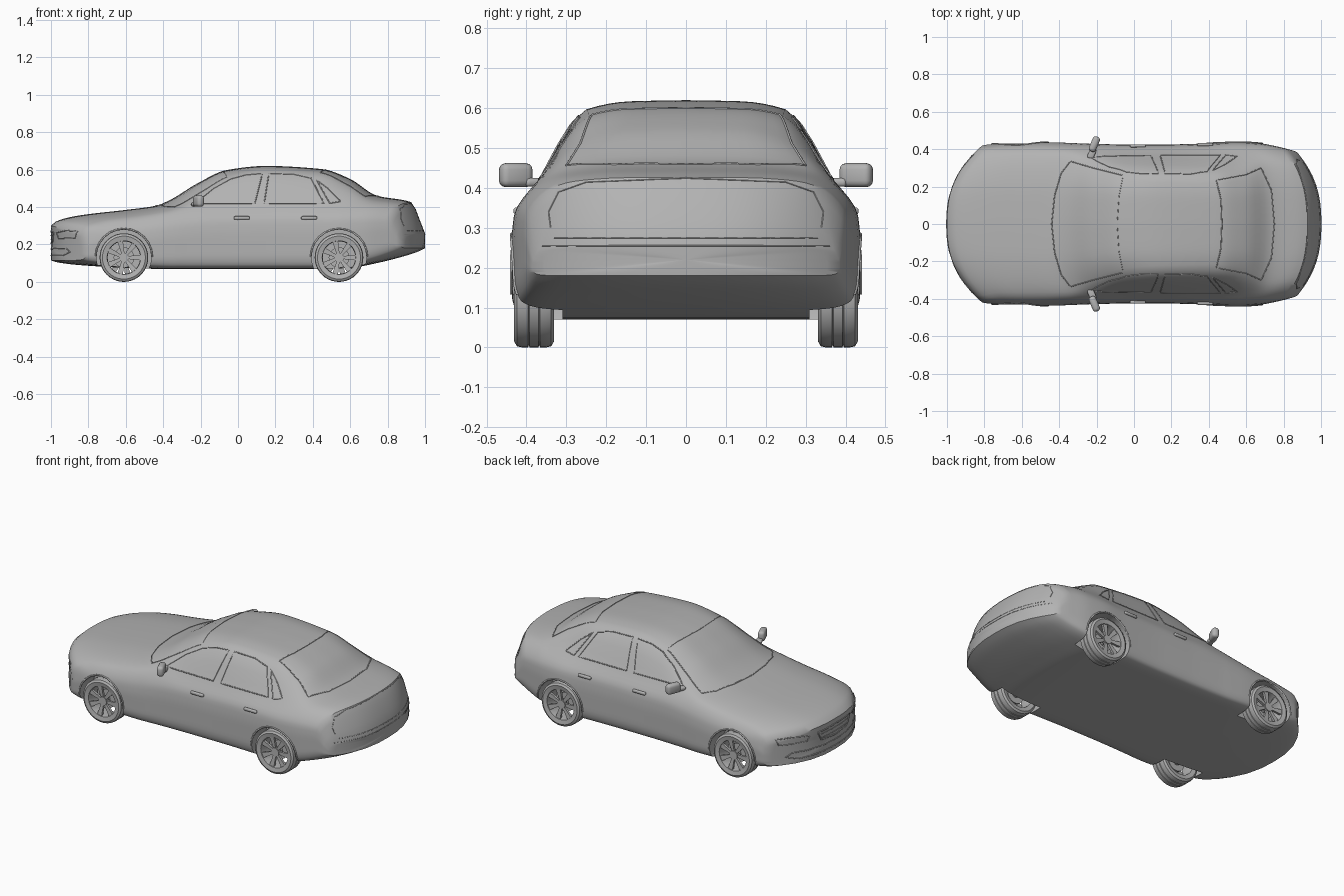
import bpy, bmesh, math
from mathutils import Matrix, Vector
from mathutils.bvhtree import BVHTree

if "Cube" in bpy.data.objects:
    bpy.data.objects.remove(bpy.data.objects["Cube"])

grey = bpy.data.materials.new("plain grey")
grey.use_nodes = True
grey.diffuse_color = (0.45, 0.45, 0.45, 1)
grey.node_tree.nodes["Principled BSDF"].inputs["Base Color"].default_value = (0.45, 0.45, 0.45, 1)


def add_object(name, data):
    obj = bpy.data.objects.new(name, data)
    bpy.context.collection.objects.link(obj)
    if not data.materials:
        data.materials.append(grey)
    return obj


def mesh_object(name, bm):
    bmesh.ops.recalc_face_normals(bm, faces=bm.faces)
    mesh = bpy.data.meshes.new(name)
    bm.to_mesh(mesh)
    bm.free()
    return add_object(name, mesh)


def select_only(obj):
    bpy.ops.object.select_all(action="DESELECT")
    obj.select_set(True)
    bpy.context.view_layer.objects.active = obj


def smooth(obj, degrees=35):
    select_only(obj)
    bpy.ops.object.shade_smooth_by_angle(angle=math.radians(degrees))


def curve_at(keys, t):
    """Smooth interpolation through keys without overshoot."""
    def slope(i, c):
        return (keys[i + 1][c] - keys[i][c]) / (keys[i + 1][0] - keys[i][0])

    def tangent(i, c):
        if i == 0:
            return slope(0, c)
        if i == len(keys) - 1:
            return slope(i - 1, c)
        a, b = slope(i - 1, c), slope(i, c)
        return 0 if a * b <= 0 else 2 * a * b / (a + b)

    i = max(k for k in range(len(keys) - 1) if k == 0 or keys[k][0] <= t)
    h = keys[i + 1][0] - keys[i][0]
    f = (t - keys[i][0]) / h
    result = []
    for c in range(1, len(keys[0])):
        p, q = keys[i][c], keys[i + 1][c]
        m, n = tangent(i, c) * h, tangent(i + 1, c) * h
        result.append(p + f * m + f * f * (3 * (q - p) - 2 * m - n) + f ** 3 * (2 * (p - q) + m + n))
    return result


# Body stations: position, floor, half width, belt y, belt z, roof edge y, roof edge z, top
STATIONS = [
    (-1.0, .115, .42, .40, .25, .25, .285, .30),
    (-.97, .105, .425, .40, .285, .28, .315, .325),
    (-.85, .09, .432, .385, .32, .28, .345, .355),
    (-.6, .075, .437, .385, .35, .28, .375, .385),
    (-.44, .07, .433, .38, .375, .30, .395, .407),
    (-.36, .07, .43, .375, .39, .335, .41, .44),
    (-.22, .07, .427, .372, .405, .305, .475, .525),
    (-.06, .07, .425, .37, .41, .265, .56, .598),
    (.15, .07, .425, .37, .415, .25, .597, .62),
    (.45, .07, .432, .368, .42, .245, .58, .603),
    (.6, .075, .438, .37, .42, .26, .52, .55),
    (.74, .10, .432, .365, .415, .30, .445, .462),
    (.93, .15, .405, .35, .39, .28, .415, .425),
    (.97, .165, .395, .355, .31, .27, .325, .335),
    (1.0, .18, .385, .37, .245, .27, .255, .26)]
BOW = [(-1, .2), (-.4, .1), (.1, 0), (.45, -.03), (.72, -.07), (1, -.17)]


def body_ring(u, scale):
    floor, w, belt_y, belt_z, edge_y, edge_z, top = curve_at(STATIONS, u)
    tall = belt_z - floor
    keys = [(0, 0, floor), (1, .8 * w, floor), (2, .96 * w, floor + .04 * tall),
            (3, w, floor + .22 * tall), (4, w, floor + .5 * tall), (5, .985 * w, floor + .74 * tall),
            (6, belt_y, belt_z), (7, edge_y, edge_z),
            (8, .55 * edge_y, edge_z + .88 * (top - edge_z)), (9, 0, top)]
    half = [curve_at(keys, k / 4) for k in range(37)]
    ring = half + [(-y, z) for y, z in reversed(half[1:-1])]
    middle, bow = (floor + top) / 2, curve_at(BOW, u)[0]
    return [(u + bow * (abs(y * scale) / .43) ** 2.5, y * scale, middle + (z - middle) * scale)
            for y, z in ring]


# Body shell, with curved nose and tail closed by shrinking rings
caps = [.03, .25, .5, .75, .92]
path = [(-1, s) for s in caps] + [(-1 + k / 40, 1) for k in range(81)] + [(1, s) for s in reversed(caps)]
bm = bmesh.new()
rings = [[bm.verts.new(p) for p in body_ring(u, s)] for u, s in path]
for a, b in zip(rings, rings[1:]):
    for i in range(len(a)):
        j = (i + 1) % len(a)
        bm.faces.new((a[i], a[j], b[j], b[i]))
bm.faces.new(rings[0])
bm.faces.new(rings[-1])
body = mesh_object("body", bm)

# Wheel arches
AXLES = {"front": -.61, "rear": .54}
for x in AXLES.values():
    for s in (-1, 1):
        bm = bmesh.new()
        bmesh.ops.create_cone(bm, cap_ends=True, segments=48, radius1=.147, radius2=.147, depth=.3,
                              matrix=Matrix.Translation((x, s * .46, .133)) @ Matrix.Rotation(math.pi / 2, 4, "X"))
        cutter = mesh_object("arch_cutter", bm)
        cutter.hide_render = True
        select_only(body)
        mod = body.modifiers.new("arch", "BOOLEAN")
        mod.operation, mod.solver, mod.object = "DIFFERENCE", "EXACT", cutter
        bpy.ops.object.modifier_apply(modifier=mod.name)
        bpy.data.objects.remove(cutter)
smooth(body)
tree = BVHTree.FromPolygons([v.co for v in body.data.vertices], [tuple(p.vertices) for p in body.data.polygons])

# Thin trim lines laid onto the body, mirrored across the car
RAYS = {"side": lambda a, b, s: ((a, 2 * s, b), (0, -s, 0)),
        "top": lambda a, b, s: ((a, s * b, 2), (0, 0, -1)),
        "nose": lambda a, b, s: ((-2, s * a, b), (1, 0, 0)),
        "tail": lambda a, b, s: ((2, s * a, b), (-1, 0, 0))}


def trim(name, view, points, closed=False, depth=.003):
    data = bpy.data.curves.new(name, "CURVE")
    data.dimensions, data.bevel_depth, data.bevel_resolution = "3D", depth, 1
    ends = points[1:] + points[:1] if closed else points[1:]
    for s in (-1, 1):
        hits = []
        for p, q in zip(points, ends):
            for k in range(8):
                a, b = Vector(p).lerp(Vector(q), k / 7)
                start, way = RAYS[view](a, b, s)
                hit = tree.ray_cast(Vector(start), Vector(way))[0]
                if hit and (not hits or (hit - hits[-1]).length > .001):
                    hits.append(hit)
        if len(hits) > 1:
            spline = data.splines.new("POLY")
            spline.points.add(len(hits) - 1)
            for point, hit in zip(spline.points, hits):
                point.co = (*hit, 1)
            spline.use_cyclic_u = closed
    add_object(name, data)


trim("front_side_window", "side", [(-.23, .42), (-.13, .50), (-.04, .55), (.04, .572), (.13, .58), (.09, .42)], True)
trim("rear_side_window", "side", [(.14, .42), (.165, .58), (.3, .575), (.39, .555), (.46, .42)], True)
trim("quarter_window", "side", [(.42, .545), (.48, .50), (.55, .43), (.49, .42)], True)
trim("windshield_base", "top", [(-.44, 0), (-.425, .15), (-.39, .27), (-.34, .335), (-.22, .30), (-.06, .26)])
trim("windshield_top", "top", [(-.09, 0), (-.08, .15), (-.06, .25)], depth=.002)
trim("rear_window", "top", [(.47, 0), (.465, .13), (.44, .235), (.6, .265), (.68, .30), (.735, .18), (.75, 0)])
trim("trunk_lid", "tail", [(0, .425), (.25, .415), (.32, .39), (.345, .34), (.34, .30)], depth=.002)
trim("tail_seam", "tail", [(0, .275), (.33, .275)], depth=.002)
trim("bumper_seam", "tail", [(0, .255), (.36, .255)], depth=.002)
trim("grille", "nose", [(0, .27), (.15, .265), (.125, .215), (0, .205)], depth=.004)
for z in (.225, .248):
    trim("grille_bar", "nose", [(0, z), (.13, z)], depth=.002)
trim("lower_intake", "nose", [(0, .175), (.30, .18), (.33, .16), (.27, .14), (0, .14)])
trim("headlight", "nose", [(.2, .262), (.3, .275), (.37, .27), (.36, .235), (.22, .232)], True)
for x in AXLES.values():
    arc = [math.radians(d) for d in range(0, 181, 15)]
    trim("arch_lip", "side", [(x + .151 * math.cos(a), .133 + .151 * math.sin(a)) for a in arc], depth=.005)

# Wheel: turned tyre and rim, hub, brake disc and seven spokes
TYRE = [(.09, -.045), (.115, -.05), (.127, -.043), (.13, -.03), (.13, -.015), (.125, -.013), (.13, -.011),
        (.13, .011), (.125, .013), (.13, .015), (.13, .03), (.127, .043), (.115, .05), (.09, .045),
        (.087, .03), (.087, -.03)]
bm = bmesh.new()
SEGMENTS = 40
turned = []
for k in range(SEGMENTS):
    a = 2 * math.pi * k / SEGMENTS
    turned.append([bm.verts.new((r * math.cos(a), y, r * math.sin(a))) for r, y in TYRE])
for k in range(SEGMENTS):
    a, b = turned[k], turned[(k + 1) % SEGMENTS]
    for i in range(len(TYRE)):
        j = (i + 1) % len(TYRE)
        bm.faces.new((a[i], a[j], b[j], b[i]))
upright = Matrix.Rotation(math.pi / 2, 4, "X")
for radius, y, depth in ((.026, -.028, .024), (.055, .01, .01), (.02, .01, .09)):
    bmesh.ops.create_cone(bm, cap_ends=True, segments=28, radius1=radius, radius2=radius, depth=depth,
                          matrix=Matrix.Translation((0, y, 0)) @ upright)
for k in range(7):
    spoke = bmesh.ops.create_cube(bm, size=1)["verts"]
    for v in spoke:
        outer = v.co.x > 0
        v.co = Vector((.09 if outer else .018, v.co.y * .014 - (.034 if outer else .028),
                       v.co.z * (.03 if outer else .015)))
    bmesh.ops.rotate(bm, verts=spoke, matrix=Matrix.Rotation(2 * math.pi * k / 7, 3, "Y"))
wheel = mesh_object("front_wheel", bm)
smooth(wheel)
for name, x in AXLES.items():
    for s in (-1, 1):
        part = wheel if (name, s) == ("front", -1) else add_object(name + "_wheel", wheel.data)
        part.location = (x, s * .381, .13)
        part.rotation_euler.z = 0 if s < 0 else math.pi


# Rounded blocks for mirrors and handles
def block(name, centre, size, turn=0, levels=3):
    bm = bmesh.new()
    bmesh.ops.create_cube(bm, size=1)
    bmesh.ops.scale(bm, vec=size, verts=bm.verts)
    bmesh.ops.bevel(bm, geom=bm.edges[:], offset=min(size) * .4, segments=levels, affect="EDGES", profile=.5)
    bmesh.ops.transform(bm, verts=bm.verts, matrix=Matrix.Translation(centre) @ Matrix.Rotation(turn, 4, "Z"))
    smooth(mesh_object(name, bm))


for s in (-1, 1):
    block("mirror_head", (-.212, s * .427, .432), (.04, .085, .06), -s * .4)
    block("mirror_stalk", (-.225, s * .378, .414), (.035, .06, .022), -s * .4)
    for x in (.02, .38):
        side = tree.ray_cast(Vector((x, 2 * s, .34)), Vector((0, -s, 0)))[0]
        block("door_handle", (x, side.y + s * .004, .342), (.085, .016, .018))
        block("handle_recess", (x, side.y, .33), (.05, .006, .02))
